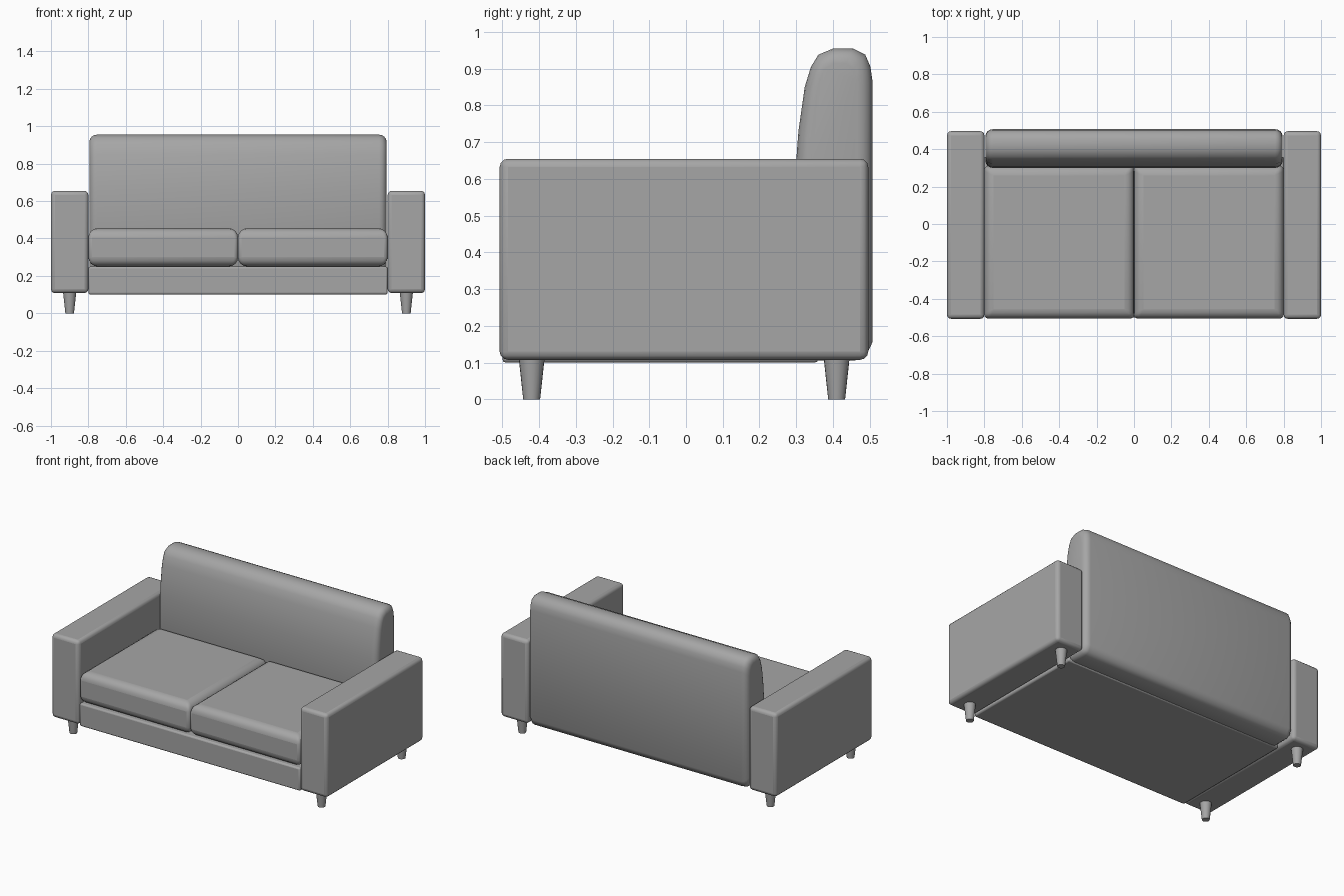
import bpy
import bmesh
import math

cube = bpy.data.objects.get("Cube")
if cube:
    bpy.data.objects.remove(cube, do_unlink=True)

# One grey fabric for the whole sofa
grey = bpy.data.materials.new("grey_fabric")
grey.use_nodes = True
COLOUR = (0.38, 0.38, 0.38, 1)
grey.diffuse_color = COLOUR
bsdf = next(n for n in grey.node_tree.nodes if n.type == "BSDF_PRINCIPLED")
bsdf.inputs["Base Color"].default_value = COLOUR
bsdf.inputs["Roughness"].default_value = 0.9


def finish(name, bm, angle=50):
    bmesh.ops.recalc_face_normals(bm, faces=bm.faces)
    mesh = bpy.data.meshes.new(name)
    bm.to_mesh(mesh)
    bm.free()
    mesh.materials.append(grey)
    obj = bpy.data.objects.new(name, mesh)
    bpy.context.collection.objects.link(obj)
    bpy.ops.object.select_all(action="DESELECT")
    obj.select_set(True)
    bpy.context.view_layer.objects.active = obj
    bpy.ops.object.shade_smooth_by_angle(angle=math.radians(angle))
    return obj


def soft_box(name, low, high, bevel, upright=1.0, segments=3):
    """Rounded block; upright scales the rounding of the vertical edges."""
    bm = bmesh.new()
    bmesh.ops.create_cube(bm, size=1)
    for v in bm.verts:
        v.co = [a + (c + 0.5) * (b - a) for a, b, c in zip(low, high, v.co)]
    weight = bm.edges.layers.float.new("bevel_weight_edge")
    for e in bm.edges:
        vertical = abs(e.verts[0].co.z - e.verts[1].co.z) > 0.01
        e[weight] = upright if vertical else 1.0
    obj = finish(name, bm)
    mod = obj.modifiers.new("rounding", "BEVEL")
    mod.limit_method = "WEIGHT"
    mod.width = bevel
    mod.segments = segments
    return obj


def loft(name, rings):
    """Skin closed rings of points and cap both ends."""
    bm = bmesh.new()
    loops = [[bm.verts.new(p) for p in ring] for ring in rings]
    for a, b in zip(loops, loops[1:]):
        for i in range(len(a)):
            j = (i + 1) % len(a)
            bm.faces.new((a[i], a[j], b[j], b[i]))
    bm.faces.new(loops[0])
    bm.faces.new(loops[-1])
    return finish(name, bm)


# Seat base
soft_box("seat_base", (-0.8, -0.5, 0.1), (0.8, 0.36, 0.25), 0.01, segments=2)

for side, s in (("left", 1), ("right", -1)):
    # Armrest
    x0, x1 = sorted((0.8 * s, s))
    soft_box(side + "_armrest", (x0, -0.507, 0.108), (x1, 0.496, 0.655), 0.022)
    # Seat cushion
    x0, x1 = sorted((0, 0.8 * s))
    soft_box(side + "_seat_cushion", (x0, -0.505, 0.25), (x1, 0.31, 0.455),
             0.05, upright=0.4, segments=4)
    # Tapered legs
    for end, y in (("front", -0.42), ("back", 0.41)):
        rings = []
        for z, r in ((0, 0.023), (0.12, 0.036)):
            rings.append([(0.9 * s + r * math.cos(t), y + r * math.sin(t), z)
                          for t in (i * math.tau / 20 for i in range(20))])
        loft(f"{end}_{side}_leg", rings)

# Backrest: side profile (y, z) with rounded ends
profile = [(0.3, 0.14), (0.3, 0.65), (0.306, 0.73), (0.323, 0.85),
           (0.34, 0.905), (0.36, 0.938), (0.4, 0.955), (0.455, 0.955),
           (0.488, 0.938), (0.502, 0.905), (0.507, 0.87), (0.507, 0.155),
           (0.49, 0.118), (0.46, 0.106), (0.35, 0.106), (0.315, 0.116)]
cy, cz, half_y, half_z = 0.404, 0.53, 0.104, 0.425
radius = 0.04
steps = [i * math.pi / 8 for i in range(5)]
ends = [(0.795 - radius * (1 - math.sin(a)), radius * (1 - math.cos(a)))
        for a in steps]
stations = [(-x, inset) for x, inset in reversed(ends)] + ends
loft("backrest", [[(x, cy + (y - cy) * (1 - inset / half_y),
                    cz + (z - cz) * (1 - inset / half_z))
                   for y, z in profile] for x, inset in stations])
